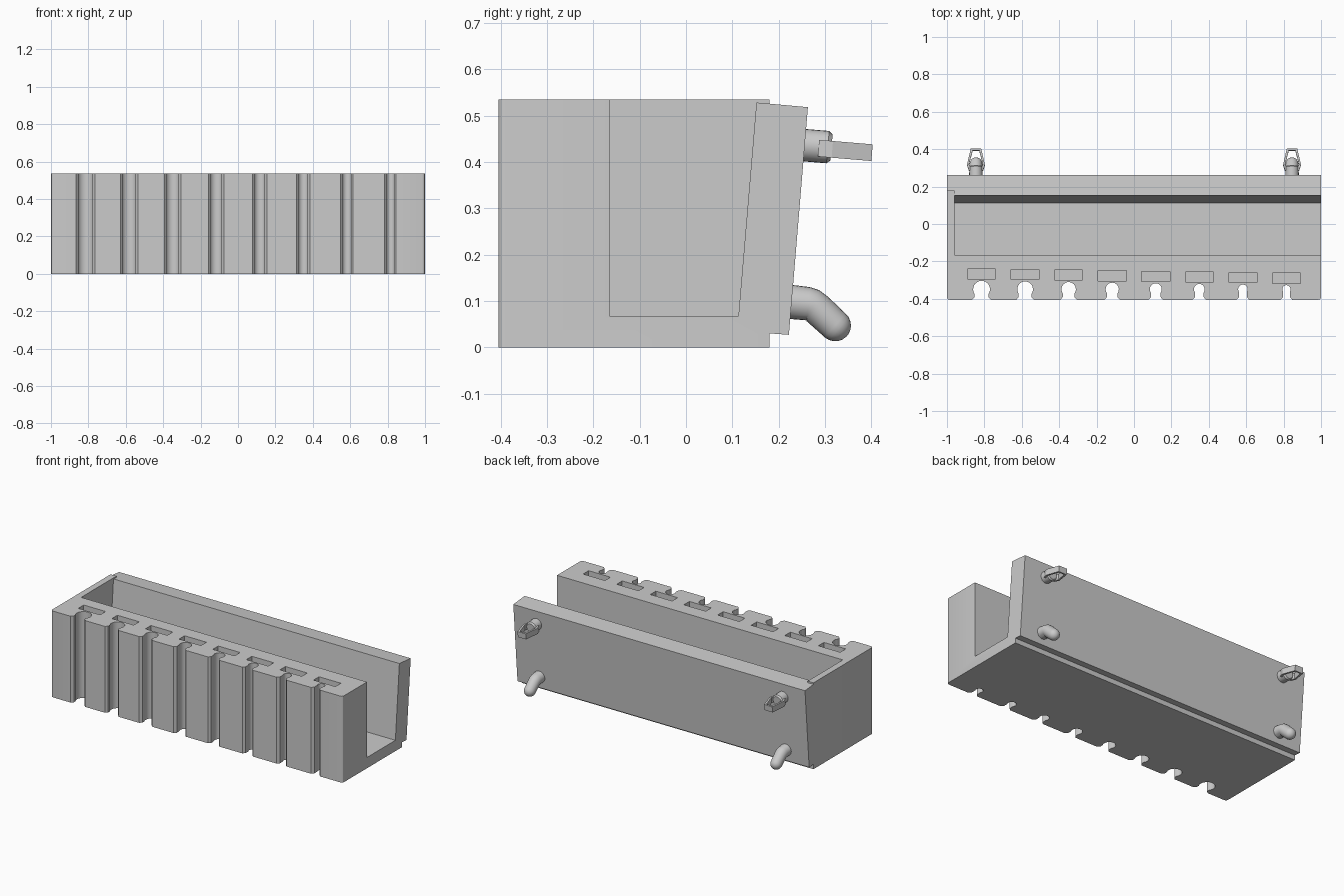
import bpy, bmesh, math
from mathutils import Vector

if "Cube" in bpy.data.objects:
    bpy.data.objects.remove(bpy.data.objects["Cube"])

TILT = math.atan2(0.041, 0.491)  # lean of the back plate


def make_object(name, bm):
    bmesh.ops.recalc_face_normals(bm, faces=bm.faces)
    me = bpy.data.meshes.new(name)
    bm.to_mesh(me)
    bm.free()
    ob = bpy.data.objects.new(name, me)
    bpy.context.collection.objects.link(ob)
    return ob


def prism(bm, pts, a, b, place):
    """Closed outline extruded from a to b; place maps (p, q, height) to xyz."""
    lo = [bm.verts.new(place(p, q, a)) for p, q in pts]
    hi = [bm.verts.new(place(p, q, b)) for p, q in pts]
    bm.faces.new(lo)
    bm.faces.new(hi)
    n = len(pts)
    for i in range(n):
        j = (i + 1) % n
        bm.faces.new((lo[i], lo[j], hi[j], hi[i]))


def along_x(p, q, h):
    return (h, p, q)


def along_z(p, q, h):
    return (p, q, h)


def tube(bm, x, path, sides=24):
    """Round sweep in a plane of constant x; path holds (y, z, angle, radius)."""
    rings = []
    for y, z, a, r in path:
        up = Vector((0, -math.sin(a), math.cos(a)))
        side = Vector((1, 0, 0))
        rings.append([bm.verts.new(Vector((x, y, z)) + r * (
            math.cos(t) * side + math.sin(t) * up))
            for t in (2 * math.pi * k / sides for k in range(sides))])
    for r0, r1 in zip(rings, rings[1:]):
        for k in range(sides):
            m = (k + 1) % sides
            bm.faces.new((r0[k], r0[m], r1[m], r1[k]))
    bm.faces.new(rings[0])
    bm.faces.new(rings[-1])


def smooth(ob):
    bpy.ops.object.select_all(action='DESELECT')
    bpy.context.view_layer.objects.active = ob
    ob.select_set(True)
    bpy.ops.object.shade_smooth_by_angle(angle=math.radians(30))


def subtract(ob, bm, name):
    cutter = make_object(name, bm)
    cutter.hide_render = True
    mod = ob.modifiers.new(name, 'BOOLEAN')
    mod.operation = 'DIFFERENCE'
    mod.solver = 'EXACT'
    mod.object = cutter
    bpy.context.view_layer.objects.active = ob
    bpy.ops.object.modifier_apply(modifier=mod.name)
    bpy.data.objects.remove(cutter)


# solid body with the leaning back plate in its side outline
bm = bmesh.new()
prism(bm, [(-0.405, 0), (0.18, 0), (0.18, 0.03), (0.222, 0.027), (0.263, 0.518),
           (0.18, 0.5255), (0.18, 0.535), (-0.405, 0.535)], -1, 1, along_x)
corners = [e for e in bm.edges if all(v.co.y < -0.4 for v in e.verts)
           and abs(e.verts[0].co.z - e.verts[1].co.z) > 0.5]
bmesh.ops.bevel(bm, geom=corners, offset=0.015, segments=3, profile=0.5,
                affect='EDGES')
body = make_object("tray_body", bm)

# trough, open at the right end
bm = bmesh.new()
prism(bm, [(-0.165, 0.067), (0.113, 0.067), (0.152, 0.528), (0.18, 0.5255),
           (0.185, 0.54), (0.185, 0.6), (-0.165, 0.6)], -0.96, 1.1, along_x)
subtract(body, bm, "trough_cutter")

# graded keyhole grooves in the front, each with a pocket behind
grooves, pockets = bmesh.new(), bmesh.new()
CY = -0.349
for i in range(8):
    t = i / 7
    x = -0.815 + 1.63 * t
    r = 0.045 - 0.023 * t
    neck, flare = 0.82 * r, 0.82 * r + 0.013
    a0 = -math.acos(neck / r)
    arc = [a0 + (math.pi - 2 * a0) * k / 20 for k in range(21)]
    pts = [(x + r * math.cos(a), CY + r * math.sin(a)) for a in arc]
    pts += [(x - neck, -0.391), (x - flare, -0.405), (x - flare, -0.43),
            (x + flare, -0.43), (x + flare, -0.405), (x + neck, -0.391)]
    prism(grooves, pts, -0.1, 0.65, along_z)
    y = CY + r + 0.01
    prism(pockets, [(x - 0.075, y), (x + 0.075, y), (x + 0.075, y + 0.054),
                    (x - 0.075, y + 0.054)], 0.2, 0.65, along_z)
subtract(body, grooves, "groove_cutter")
subtract(body, pockets, "pocket_cutter")
smooth(body)


def back_point(z0, u, v):
    """Point u out from the back plate and v up it, starting at height z0."""
    y0 = 0.222 + (z0 - 0.027) * math.tan(TILT)
    return (y0 + u * math.cos(TILT) + v * math.sin(TILT),
            z0 - u * math.sin(TILT) + v * math.cos(TILT))


for side, x in (("left", -0.845), ("right", 0.845)):
    # lower bent hook with a round end
    bend = math.radians(-41)
    path = [(0.215, 0.099, -TILT, 0.037), (0.264, 0.094, -TILT, 0.036),
            (0.274, 0.090, -0.38, 0.036), (0.283, 0.083, bend, 0.035),
            (0.322, 0.047, bend, 0.034)]
    for k in range(1, 6):
        a = math.radians(17 * k)
        d = 0.034 * math.sin(a)
        path.append((0.322 + d * math.cos(bend), 0.047 + d * math.sin(bend),
                     bend, 0.034 * math.cos(a)))
    bm = bmesh.new()
    tube(bm, x, path)
    smooth(make_object(side + "_lower_hook", bm))

    # upper stub
    bm = bmesh.new()
    tube(bm, x, [(*back_point(0.436, u, 0), -TILT, r) for u, r in
                 ((-0.01, 0.035), (0.05, 0.035), (0.058, 0.028))])
    smooth(make_object(side + "_upper_stub", bm))

    # spring clip looping out past the stub
    half = [(0.024, 0.03), (0.038, 0.03), (0.048, 0.06), (0.028, 0.146)]
    inner = [(0.018, 0.136), (0.037, 0.062)]
    outline = (half + [(-p, q) for p, q in reversed(half)]
               + [(-p, q) for p, q in reversed(inner)] + inner)
    bm = bmesh.new()
    prism(bm, outline, -0.022, 0.014,
          lambda p, q, h, x=x: (x + p, *back_point(0.436, q, h)))
    make_object(side + "_spring_clip", bm)
